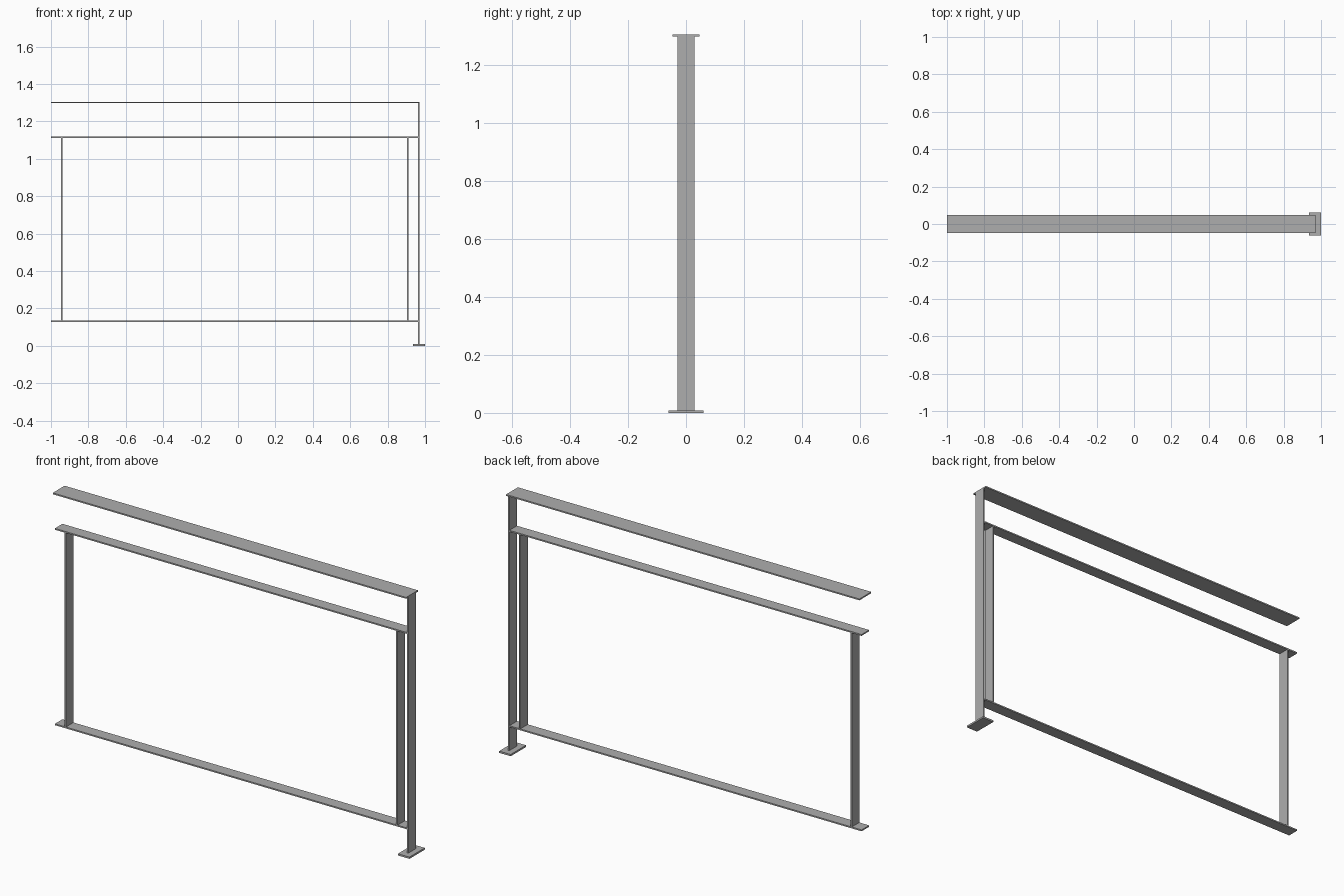
import bpy

cube = bpy.data.objects.get("Cube")
if cube:
    bpy.data.objects.remove(cube, do_unlink=True)

STEEL = (0.42, 0.42, 0.42, 1)
steel = bpy.data.materials.new("grey steel")
steel.use_nodes = True
steel.diffuse_color = STEEL
steel.node_tree.nodes["Principled BSDF"].inputs["Base Color"].default_value = STEEL


def bar(name, x, y, z):
    """Flat bar spanning the given (low, high) ranges."""
    spans = (x, y, z)
    bpy.ops.mesh.primitive_cube_add(size=1, location=[(a + b) / 2 for a, b in spans])
    obj = bpy.context.object
    obj.name = name
    obj.scale = [b - a for a, b in spans]
    bpy.ops.object.transform_apply(location=False, rotation=False, scale=True)
    obj.data.materials.append(steel)


def around(centre, width):
    return centre - width / 2, centre + width / 2


T = 0.007                       # flat bar thickness
HEIGHT = 1.305
POST_X = 0.967
LOW_Z, MID_Z = 0.131, 1.116     # frame rail heights
FLAT = around(0, 0.06)          # depth of post, rails and uprights
post_inner, post_outer = around(POST_X, T)

# Floor plate, post and handrail
bar("base_plate", around(POST_X, 0.064), around(0, 0.122), (0, 0.009))
bar("post", (post_inner, post_outer), FLAT, (0.009, HEIGHT - T))
bar("handrail", (-1, post_outer), around(0, 0.094), (HEIGHT - T, HEIGHT))

# Infill frame fixed to the post
for name, z in (("lower_rail", LOW_Z), ("middle_rail", MID_Z)):
    bar(name, (-1, post_inner), FLAT, around(z, T))
for name, x in (("right_upright", -0.942), ("left_upright", 0.907)):
    bar(name, around(x, T), FLAT, (LOW_Z + T / 2, MID_Z - T / 2))
